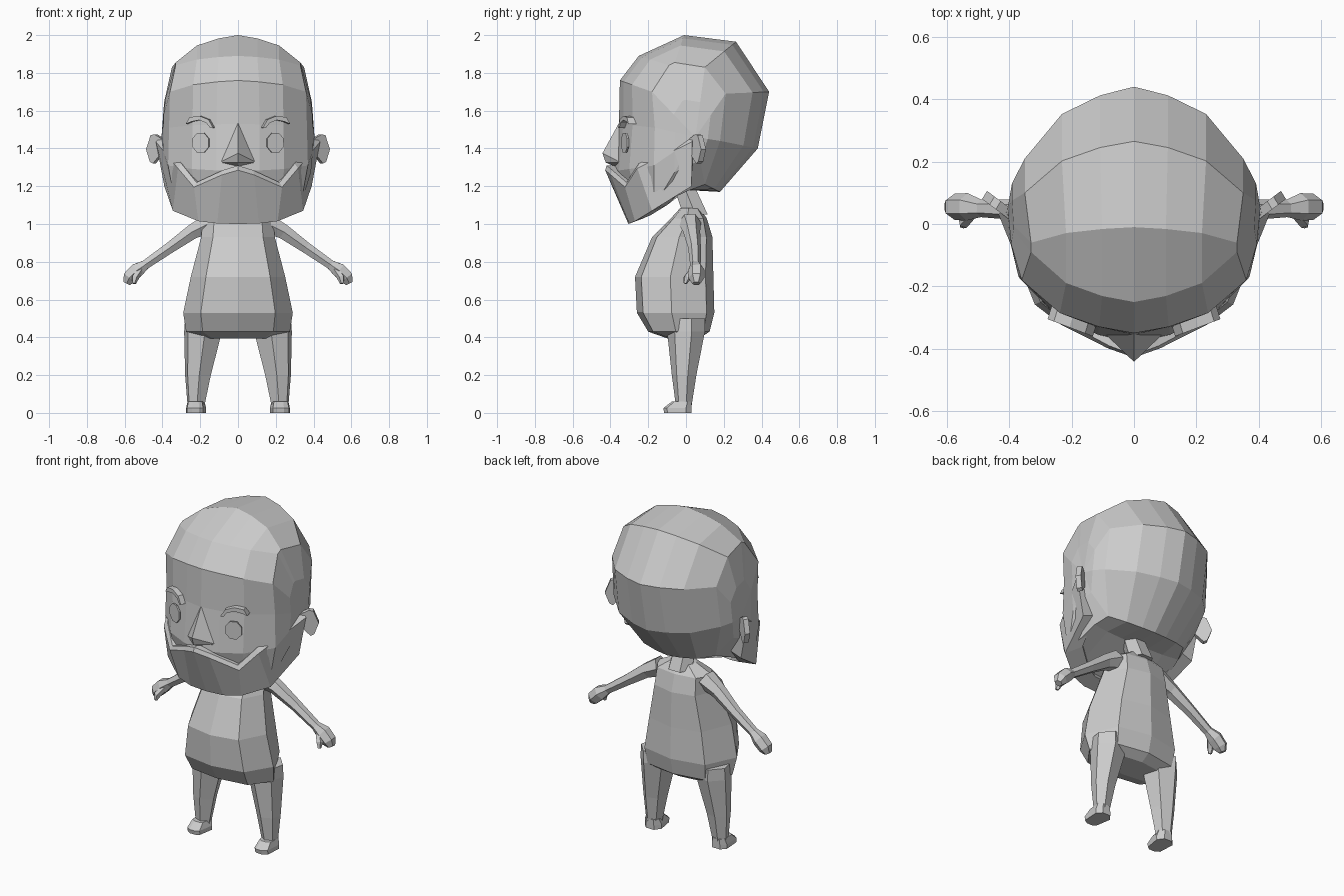
import bpy, bmesh, math
from mathutils import Vector

cube = bpy.data.objects.get("Cube")
if cube:
    bpy.data.objects.remove(cube, do_unlink=True)

grey = bpy.data.materials.new("plain_grey")
grey.use_nodes = True
colour = (0.6, 0.6, 0.6, 1)
grey.diffuse_color = colour
grey.node_tree.nodes["Principled BSDF"].inputs["Base Color"].default_value = colour


def finish(name, bm):
    """Weld, orient and link a flat-shaded part."""
    bmesh.ops.remove_doubles(bm, verts=bm.verts, dist=0.0005)
    bmesh.ops.recalc_face_normals(bm, faces=bm.faces)
    mesh = bpy.data.meshes.new(name)
    bm.to_mesh(mesh)
    bm.free()
    mesh.materials.append(grey)
    obj = bpy.data.objects.new(name, mesh)
    bpy.context.scene.collection.objects.link(obj)
    return obj


def loft(name, rings, caps=True, closed_path=False):
    """Skin closed rings of points."""
    bm = bmesh.new()
    vs = [[bm.verts.new(p) for p in ring] for ring in rings]
    n = len(vs[0])
    pairs = list(zip(vs, vs[1:])) + ([(vs[-1], vs[0])] if closed_path else [])
    for a, b in pairs:
        for i in range(n):
            j = (i + 1) % n
            bm.faces.new((a[i], a[j], b[j], b[i]))
    if caps and not closed_path:
        bm.faces.new(vs[0])
        bm.faces.new(vs[-1])
    return finish(name, bm)


def slab(name, outline, depth):
    """Thicken a flat outline along the depth vector."""
    d = Vector(depth)
    return loft(name, [[Vector(p) - d / 2 for p in outline],
                       [Vector(p) + d / 2 for p in outline]])


def mirror(obj):
    mod = obj.modifiers.new("mirror", "MIRROR")
    mod.use_axis = (True, False, False)
    return obj


def limb(name, stations, sides, squash=1.0):
    """Tube through (x, y, z, radius) stations, thinner across y by squash."""
    pts = [Vector(s[:3]) for s in stations]
    rings = []
    for k, s in enumerate(stations):
        t = (pts[min(k + 1, len(pts) - 1)] - pts[max(k - 1, 0)]).normalized()
        side = Vector((0, 1, 0))
        up = t.cross(side).normalized()
        side = up.cross(t)
        ring = []
        for i in range(sides):
            a = math.tau * (i + 0.5) / sides
            ring.append(pts[k] + s[3] * (math.cos(a) * up + squash * math.sin(a) * side))
        rings.append(ring)
    return mirror(loft(name, rings))


# Head: rows run across the skull, going from the chin over the crown to the neck
# Each row: centre y, z, then side x, y, z
rows = [(-.29, 1.02, .33, -.17, 1.09), (-.38, 1.28, .37, -.17, 1.31),
        (-.355, 1.53, .365, -.165, 1.51), (-.35, 1.76, .36, -.18, 1.70),
        (-.25, 1.89, .33, -.09, 1.84), (-.01, 2.0, .33, -.06, 1.855),
        (.265, 1.965, .35, .10, 1.83), (.44, 1.70, .35, .21, 1.69),
        (.38, 1.40, .36, .18, 1.44), (.18, 1.17, .27, .10, 1.21),
        (0, 1.18, .30, .02, 1.18)]
across = [(0, 0), (.31, .12), (.66, .38), (1, 1)]
apex = Vector((.405, .05, 1.46))
bm = bmesh.new()
grid = []
for cy, cz, ex, ey, ez in rows:
    row = [Vector((ex * s, cy + (ey - cy) * u, cz + (ez - cz) * u)) for s, u in across]
    inner = row[-1].lerp(apex, .5)
    inner.x = row[-1].x + .75 * (apex.x - row[-1].x)
    grid.append(row + [inner, apex])
for sx in (1, -1):
    vs = [[bm.verts.new((p.x * sx, p.y, p.z)) for p in row] for row in grid]
    for a, b in zip(vs, vs[1:] + vs[:1]):
        for i in range(len(a) - 2):
            bm.faces.new((a[i], a[i + 1], b[i + 1], b[i]))
        bm.faces.new((a[-2], a[-1], b[-2]))
finish("head", bm)

# Beard: a shell from ear to ear, with a moustache-shaped upper edge
top = [(0, -.42, 1.31), (.08, -.39, 1.285), (.22, -.315, 1.22),
       (.30, -.25, 1.32), (.41, .04, 1.46)]
low = [(0, -.305, 1.0), (.11, -.30, 1.003), (.21, -.27, 1.015),
       (.345, -.18, 1.07), (.39, .03, 1.2)]
sections = []
for t, b in zip(top, low):
    t, b = Vector(t), Vector(b)
    back = Vector((-t.x * .2, .08 if t.x < .4 else 0, 0))
    lip = t + Vector((t.x * .06, -.008, -.025))
    sections.append([t + back, t, lip, b, b + back + Vector((0, 0, .03))])
flipped = [[Vector((-p.x, p.y, p.z)) for p in s] for s in sections[:0:-1]]
loft("beard", flipped + sections)

# Nose: a faceted wedge with a ridge
bm = bmesh.new()
root, tip, under = [bm.verts.new(p) for p in
                    ((0, -.352, 1.54), (0, -.442, 1.375), (0, -.425, 1.325))]
base = bm.verts.new((0, -.34, 1.29))
for s in (1, -1):
    wing = bm.verts.new((.10 * s, -.345, 1.325))
    for f in ((root, tip, wing), (tip, under, wing), (under, base, wing), (base, root, wing)):
        bm.faces.new(f)
finish("nose", bm)

# Eyes: thin octagonal plates lying on the face
eye = []
for i in range(8):
    a = math.tau * (i + .5) / 8
    x = .047 * math.cos(a)
    eye.append((.197 + x, -.323 + .37 * x, 1.43 + .057 * math.sin(a)))
mirror(slab("eyes", eye, (.003, -.009, 0)))

# Eyebrows: short arched bars
arch = [(.125, 1.51), (.15, 1.553), (.20, 1.573), (.25, 1.565), (.27, 1.53),
        (.24, 1.542), (.20, 1.55), (.16, 1.535), (.14, 1.507)]
mirror(slab("eyebrows", [(x, -.385 + .38 * x, z) for x, z in arch], (.014, -.045, 0)))

# Ears: plates swept back from the head
ear = [(0, 1.45), (.05, 1.475), (.075, 1.47), (.105, 1.395), (.08, 1.33), (.06, 1.32), (0, 1.38)]
mirror(slab("ears", [(.395 + t * .8, .03 + t * .6, z) for t, z in ear], (-.016, .026, 0)))

# Neck
limb_axis = [(0.05, 1.05, .075), (-.03, 1.25, .06)]
loft("neck", [[(r * math.cos(math.tau * i / 6), y + r * math.sin(math.tau * i / 6), z)
               for i in range(6)] for y, z, r in limb_axis])

# Torso: stacked rings of height, front, back, half width
plan = [(0, -1), (.68, -.84), (1, -.1), (.7, .8), (0, 1)]
plan += [(-x, y) for x, y in plan[-2:0:-1]]
torso = []
for z, f, b, w in [(.395, -.10, .07, .20), (.43, -.20, .125, .275), (.53, -.26, .15, .29),
                   (.72, -.27, .145, .25), (.93, -.18, .14, .195),
                   (1.03, -.08, .11, .185), (1.085, -.03, .07, .08)]:
    mid, half = (f + b) / 2, (b - f) / 2
    torso.append([(x * w, mid + y * half, z) for x, y in plan])
loft("torso", torso)

# Arms with mitten hands and thumbs
limb("arms", [(.15, .02, 1.005, .06), (.24, .03, .96, .045), (.36, .045, .875, .034),
              (.49, .05, .785, .028), (.535, .055, .755, .044),
              (.575, .055, .715, .042), (.59, .055, .685, .022)], 6)
limb("thumbs", [(.52, .035, .755, .02), (.545, .005, .715, .02), (.55, -.005, .685, .01)], 5)

# Legs: tapered six-sided columns
hexagon = [(-1, -.3), (-.1, -1), (.8, -.6), (1, .3), (.3, 1), (-.7, .7)]
legs = []
for z, cx, cy, rx, ry in [(.04, .222, -.012, .045, .042), (.2, .212, -.01, .068, .065),
                          (.43, .185, 0, .10, .10), (.5, .19, 0, .09, .10)]:
    legs.append([(cx + x * rx, cy + y * ry, z) for x, y in hexagon])
mirror(loft("legs", legs))

# Feet: low wedges with rounded toes
sole = [(-.7, -.8), (-.3, -1), (.4, -1), (.9, -.75), (1, .6), (.5, 1), (-.5, 1), (-1, .5)]
feet = []
for z, front, w in [(0, -.115, .053), (.025, -.12, .053), (.06, -.075, .045)]:
    mid, half = (front + .03) / 2, (.03 - front) / 2
    feet.append([(.222 + x * w, mid + y * half, z) for x, y in sole])
mirror(loft("feet", feet))
